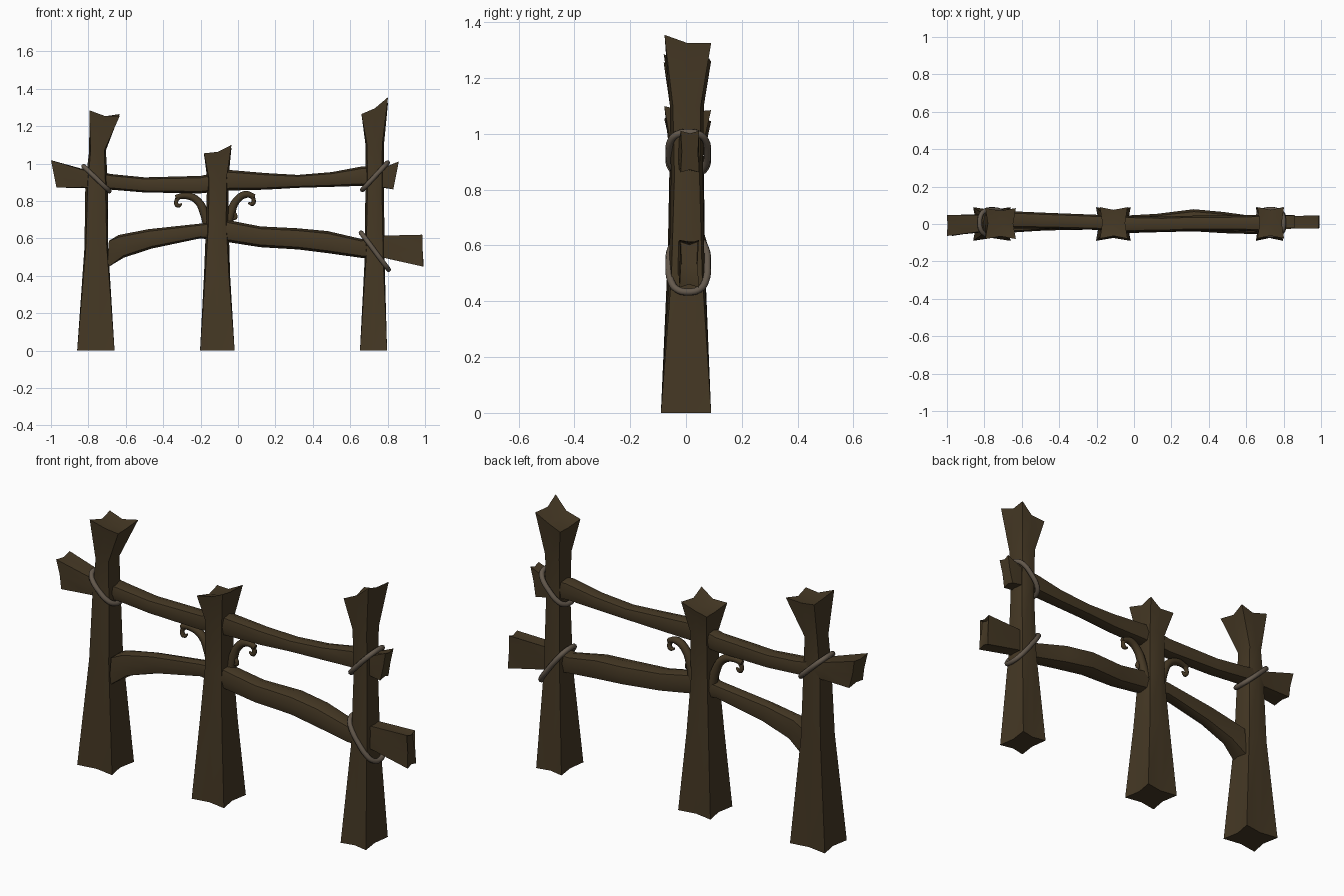
import bpy, bmesh, math
from mathutils import Vector

if "Cube" in bpy.data.objects:
    bpy.data.objects.remove(bpy.data.objects["Cube"])


def material(name, rgb):
    m = bpy.data.materials.new(name)
    m.diffuse_color = (*rgb, 1)
    m.use_nodes = True
    m.node_tree.nodes["Principled BSDF"].inputs["Base Color"].default_value = m.diffuse_color
    return m


WOOD = material("dark_brown_wood", (0.060, 0.040, 0.018))
ROPE = material("grey_brown_rope", (0.125, 0.098, 0.072))

# eight directions: corners (even) and side middles (odd)
DIRS = [(1, -1), (1, 0), (1, 1), (0, 1), (-1, 1), (-1, 0), (-1, -1), (0, -1)]


def section(square):
    """Unit outline: 0 = round, 1 = square with hollow sides."""
    pts = []
    for a, b in DIRS:
        k = 0.74 + 0.26 * square if a and b else 1 - 0.17 * square
        pts.append((a * k, b * k))
    return pts


def loft(name, rings, dent):
    """Skin rings of points and close both ends with a fan."""
    bm = bmesh.new()
    vr = [[bm.verts.new(p) for p in r] for r in rings]
    n = len(DIRS)
    for r0, r1 in zip(vr, vr[1:]):
        for i in range(n):
            j = (i + 1) % n
            bm.faces.new((r0[i], r0[j], r1[j], r1[i]))
    for r, off in ((vr[0], Vector()), (vr[-1], Vector(dent))):
        c = bm.verts.new(sum((v.co for v in r), Vector()) / n + off)
        for i in range(n):
            bm.faces.new((r[i], r[(i + 1) % n], c))
    bmesh.ops.recalc_face_normals(bm, faces=bm.faces)
    me = bpy.data.meshes.new(name)
    bm.to_mesh(me)
    bm.free()
    ob = bpy.data.objects.new(name, me)
    bpy.context.collection.objects.link(ob)
    finish(ob, WOOD)


def finish(ob, mat):
    ob.data.materials.clear()
    ob.data.materials.append(mat)
    bpy.ops.object.select_all(action='DESELECT')
    ob.select_set(True)
    bpy.context.view_layer.objects.active = ob
    bpy.ops.object.shade_smooth_by_angle(angle=math.radians(50))


def post(name, levels, top):
    """levels: z, x0, x1, y0, y1, square; top: corner heights +x-y, +x+y, -x+y, -x-y."""
    rings = []
    for z, x0, x1, y0, y1, sq in levels:
        rings.append([Vector(((x0 + x1) / 2 + a * (x1 - x0) / 2,
                              (y0 + y1) / 2 + b * (y1 - y0) / 2, z)) for a, b in section(sq)])
    for i in range(8):
        k = i // 2
        rings[-1][i].z = top[k] if i % 2 == 0 else (top[k] + top[(k + 1) % 4]) / 2 - 0.015
    loft(name, rings, (0, 0, -0.015))


def rail(name, levels):
    """levels: x at bottom, x at top, z0, z1, y0, y1, square."""
    rings = []
    for xb, xt, z0, z1, y0, y1, sq in levels:
        rings.append([Vector(((xb + xt) / 2 + b * (xt - xb) / 2,
                              (y0 + y1) / 2 + a * (y1 - y0) / 2,
                              (z0 + z1) / 2 + b * (z1 - z0) / 2)) for a, b in section(sq)])
    loft(name, rings, (0, 0, 0))


def tube(name, pts, radius, mat, radii=None, closed=False):
    cu = bpy.data.curves.new(name, 'CURVE')
    cu.dimensions = '3D'
    cu.bevel_depth = radius
    cu.bevel_resolution = 2
    cu.resolution_u = 4
    cu.use_fill_caps = True
    sp = cu.splines.new('BEZIER')
    sp.bezier_points.add(len(pts) - 1)
    for i, (bp, p) in enumerate(zip(sp.bezier_points, pts)):
        bp.co = p
        bp.handle_left_type = bp.handle_right_type = 'AUTO'
        bp.radius = radii[i] if radii else 1
    sp.use_cyclic_u = closed
    ob = bpy.data.objects.new(name, cu)
    bpy.context.collection.objects.link(ob)
    bpy.ops.object.select_all(action='DESELECT')
    ob.select_set(True)
    bpy.context.view_layer.objects.active = ob
    bpy.ops.object.convert(target='MESH')
    finish(bpy.context.object, mat)


# three upright posts, wide at the foot, waisted, flared at the top
post("left_post", [(0, -.86, -.66, -.09, .09, 1), (.55, -.825, -.69, -.07, .072, .35),
                   (.9, -.817, -.695, -.06, .065, .1), (1.07, -.797, -.705, -.055, .06, .2),
                   (1.26, -.795, -.632, -.08, .085, 1)], (1.255, 1.265, 1.27, 1.285))
post("middle_post", [(0, -.203, -.018, -.09, .09, 1), (.4, -.187, -.037, -.075, .078, .4),
                     (.68, -.172, -.049, -.06, .065, .1), (.92, -.167, -.049, -.06, .065, .2),
                     (1.08, -.182, -.035, -.078, .09, 1)], (1.10, 1.085, 1.045, 1.055))
post("right_post", [(0, .652, .797, -.09, .09, 1), (.5, .675, .786, -.064, .07, .3),
                    (.85, .68, .782, -.055, .062, .1), (1.1, .68, .782, -.06, .066, .2),
                    (1.3, .66, .802, -.077, .09, 1)], (1.355, 1.325, 1.26, 1.265))

# two crooked rails with squared ends
rail("upper_rail", [(-.97, -1.0, .87, 1.02, -.065, .05, .9), (-.83, -.83, .865, .975, -.05, .055, .4),
                    (-.68, -.68, .86, .945, -.025, .07, .1), (-.5, -.5, .845, .927, -.025, .062, .1),
                    (-.2, -.2, .84, .935, -.032, .05, .1), (-.05, -.05, .855, .967, -.045, .045, .1),
                    (.15, .15, .86, .95, -.042, .04, .1), (.32, .32, .87, .94, -.035, .045, .1),
                    (.5, .5, .875, .955, -.035, .045, .1), (.66, .66, .88, .985, -.04, .05, .1),
                    (.78, .78, .865, .985, -.03, .05, .5), (.83, .86, .86, 1.013, -.02, .048, .9)])
rail("lower_rail", [(-.70, -.69, .435, .595, -.06, .045, .6), (-.61, -.64, .495, .62, -.045, .04, .2),
                    (-.46, -.48, .545, .65, -.035, .04, .1), (-.2, -.2, .60, .68, -.03, .045, .1),
                    (-.06, -.06, .58, .70, -.05, .045, .1), (.12, .12, .552, .665, -.045, .055, .1),
                    (.32, .32, .54, .655, -.04, .08, .1), (.48, .48, .52, .64, -.05, .065, .1),
                    (.66, .66, .495, .598, -.055, .04, .1), (.79, .79, .487, .622, -.03, .045, .6),
                    (.99, .985, .447, .622, -.024, .047, .9), (.993, .972, .452, .615, -.02, .043, .9)])


# rope loops tied aslant around posts and rails
def rope(name, xl, zl, xr, zr):
    pts = []
    for i in range(12):
        t = 2 * math.pi * i / 12
        c, s = math.cos(t), math.sin(t)
        c = math.copysign(abs(c) ** .75, c)
        s = math.copysign(abs(s) ** .75, s)
        pts.append(((xl + xr) / 2 + c * (xr - xl) / 2, .008 + .069 * s,
                    (zl + zr) / 2 + c * (zr - zl) / 2))
    tube(name, pts, .013, ROPE, closed=True)


rope("rope_upper_left", -.825, .985, -.688, .853)
rope("rope_upper_right", .665, .86, .80, 1.005)
rope("rope_lower_right", .658, .63, .805, .433)

# curling twigs growing from the middle post
twigs = {
    "left_twig": ([(-.155, .65), (-.178, .73), (-.215, .80), (-.27, .828), (-.335, .82)],
                  [(-.31, .825), (-.33, .80), (-.322, .775), (-.30, .785)]),
    "right_twig": ([(-.06, .65), (-.04, .73), (-.01, .80), (.04, .835), (.09, .823)],
                   [(.06, .832), (.083, .81), (.077, .785), (.055, .79)]),
}
for name, (stem, hook) in twigs.items():
    tube(name, [(x, .015, z) for x, z in stem], .024, WOOD, [1.2, 1, .85, .8, .5])
    tube(name + "_hook", [(x, .015, z) for x, z in hook], .012, WOOD, [1, .9, 1, .4])
tube("small_curl", [(-.045, .015, .75), (-.02, .01, .735), (-.015, .01, .71), (-.032, .01, .705)],
     .011, WOOD, [1, .9, 1, .4])
